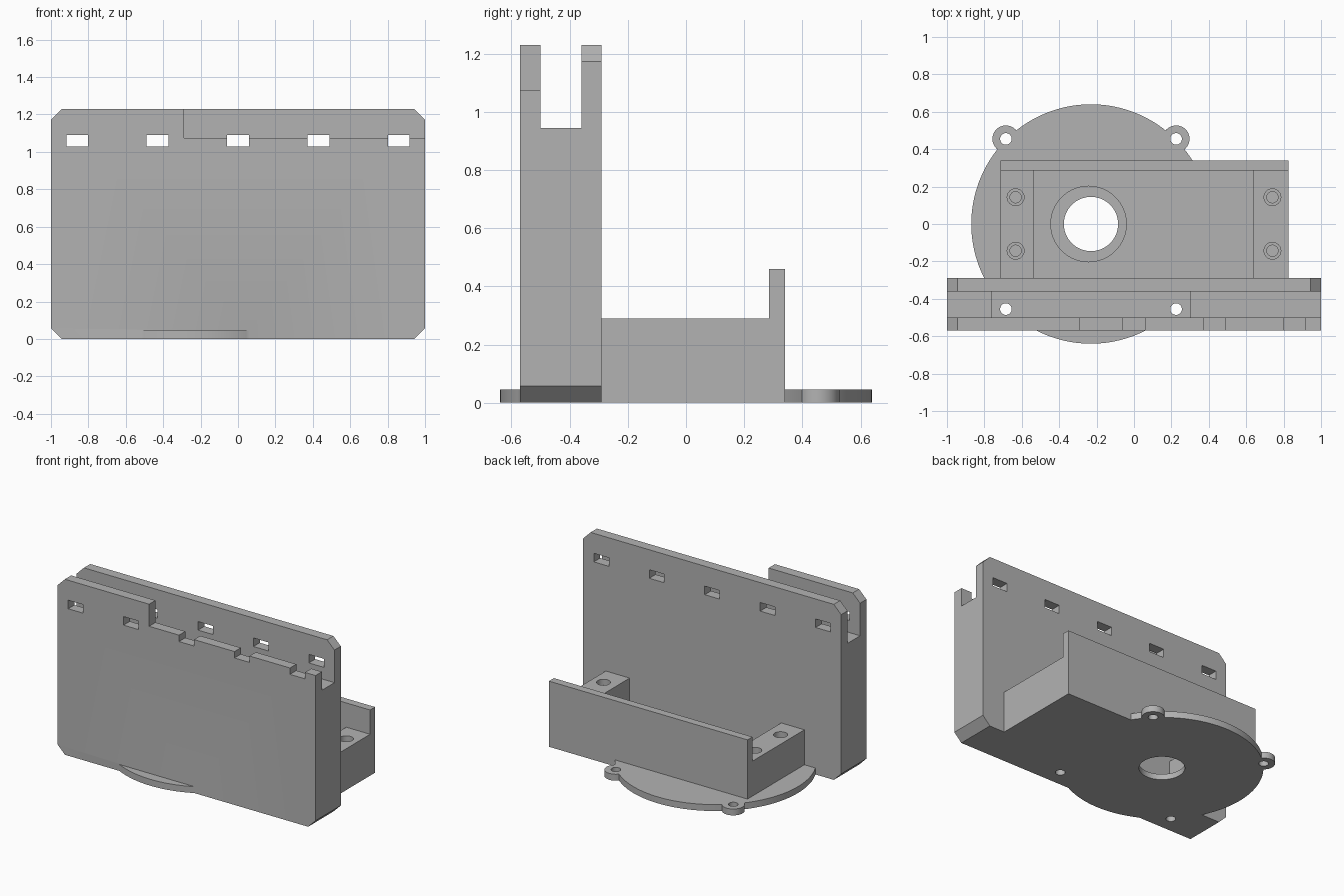
import bpy, bmesh, math

if "Cube" in bpy.data.objects:
    bpy.data.objects.remove(bpy.data.objects["Cube"], do_unlink=True)

grey = bpy.data.materials.new("plain grey")
grey.use_nodes = True
colour = (0.45, 0.45, 0.45, 1)
grey.diffuse_color = colour
grey.node_tree.nodes["Principled BSDF"].inputs["Base Color"].default_value = colour


def finish(bm, name):
    bmesh.ops.recalc_face_normals(bm, faces=bm.faces)
    mesh = bpy.data.meshes.new(name)
    bm.to_mesh(mesh)
    bm.free()
    mesh.materials.append(grey)
    obj = bpy.data.objects.new(name, mesh)
    bpy.context.collection.objects.link(obj)
    return obj


def box(name, x0, x1, y0, y1, z0, z1):
    bm = bmesh.new()
    bmesh.ops.create_cube(bm, size=1)
    for v in bm.verts:
        v.co = (x1 if v.co.x > 0 else x0, y1 if v.co.y > 0 else y0, z1 if v.co.z > 0 else z0)
    return finish(bm, name)


def cylinder(name, x, y, r, z0, z1, sides=48):
    bm = bmesh.new()
    bmesh.ops.create_cone(bm, cap_ends=True, segments=sides, radius1=r, radius2=r, depth=z1 - z0)
    bmesh.ops.translate(bm, verts=bm.verts, vec=(x, y, (z0 + z1) / 2))
    return finish(bm, name)


def combine(target, tool, operation):
    """Apply one boolean and discard the tool."""
    mod = target.modifiers.new("boolean", 'BOOLEAN')
    mod.operation, mod.solver, mod.object = operation, 'EXACT', tool
    with bpy.context.temp_override(object=target, active_object=target):
        bpy.ops.object.modifier_apply(modifier=mod.name)
    bpy.data.objects.remove(tool, do_unlink=True)


PLATE = 0.045
TOP = 1.23
CX = -0.23
EAR = 0.455
FRONT, BACK = -0.57, -0.29
HOLDER_IN = (-0.50, -0.36)

# Tall board holder with chamfered corners, extruded from its front outline
bm = bmesh.new()
c = 0.057
outline = [(-1 + c, 0), (1 - c, 0), (1, c), (1, TOP - c),
           (1 - c, TOP), (-1 + c, TOP), (-1, TOP - c), (-1, c)]
face = bm.faces.new([bm.verts.new((x, FRONT, z)) for x, z in outline])
ext = bmesh.ops.extrude_face_region(bm, geom=[face])
moved = [g for g in ext["geom"] if isinstance(g, bmesh.types.BMVert)]
bmesh.ops.translate(bm, verts=moved, vec=(0, BACK - FRONT, 0))
mount = finish(bm, "motor_mount")

# Tray body, its raised back wall, round base plate and mounting ears
added = [
    box("tray_body", -0.715, 0.825, BACK - 0.03, 0.30, 0, 0.29),
    box("tray_back_wall", -0.715, 0.825, 0.285, 0.34, 0, 0.46),
    cylinder("base_plate", CX, 0, 0.64, 0, PLATE, 128),
]
added += [cylinder("ear", CX + s * EAR, EAR, 0.072, 0, PLATE) for s in (-1, 1)]
for part in added:
    combine(mount, part, 'UNION')

# Board slot, lowered front wall, tray pocket, shaft hole and recess
cuts = [
    box("board_slot", -1.1, 1.1, *HOLDER_IN, 0.945, 1.4),
    box("screw_pocket", -0.76, 0.30, *HOLDER_IN, PLATE, 1.3),
    box("front_step", -0.29, 1.1, FRONT - 0.1, -0.45, 1.075, 1.4),
    box("tray_pocket", -0.535, 0.64, BACK, 0.285, 0.06, 0.6),
    cylinder("shaft_recess", -0.243, 0, 0.202, PLATE - 0.005, 0.2, 64),
    cylinder("shaft_hole", CX, 0, 0.145, -0.1, 0.2, 64),
]
# Row of windows through both holder walls
cuts += [box("window", 0.43 * i - 0.058, 0.43 * i + 0.058, -0.7, -0.2, 1.03, 1.09)
         for i in range(-2, 3)]
for s in (-1, 1):
    x = CX + s * EAR
    # Base screw holes, with head clearance inside the holder
    cuts += [cylinder("ear_hole", x, y, 0.031, -0.1, 0.3, 32) for y in (-EAR, EAR)]
    cuts.append(cylinder("head_clearance", x, -EAR + 0.003, 0.056, PLATE, 1.0, 32))
    # Stepped blind holes in the tray ends
    for hx in (-0.633, 0.74):
        cuts.append(cylinder("blind_hole", hx, s * 0.143, 0.03, 0.08, 0.4, 32))
        cuts.append(cylinder("counterbore", hx, s * 0.143, 0.045, 0.25, 0.4, 32))
for tool in cuts:
    combine(mount, tool, 'DIFFERENCE')

# Smooth the round walls and keep the edges sharp
bpy.ops.object.select_all(action='DESELECT')
mount.select_set(True)
bpy.context.view_layer.objects.active = mount
bpy.ops.object.shade_smooth_by_angle(angle=math.radians(30))
